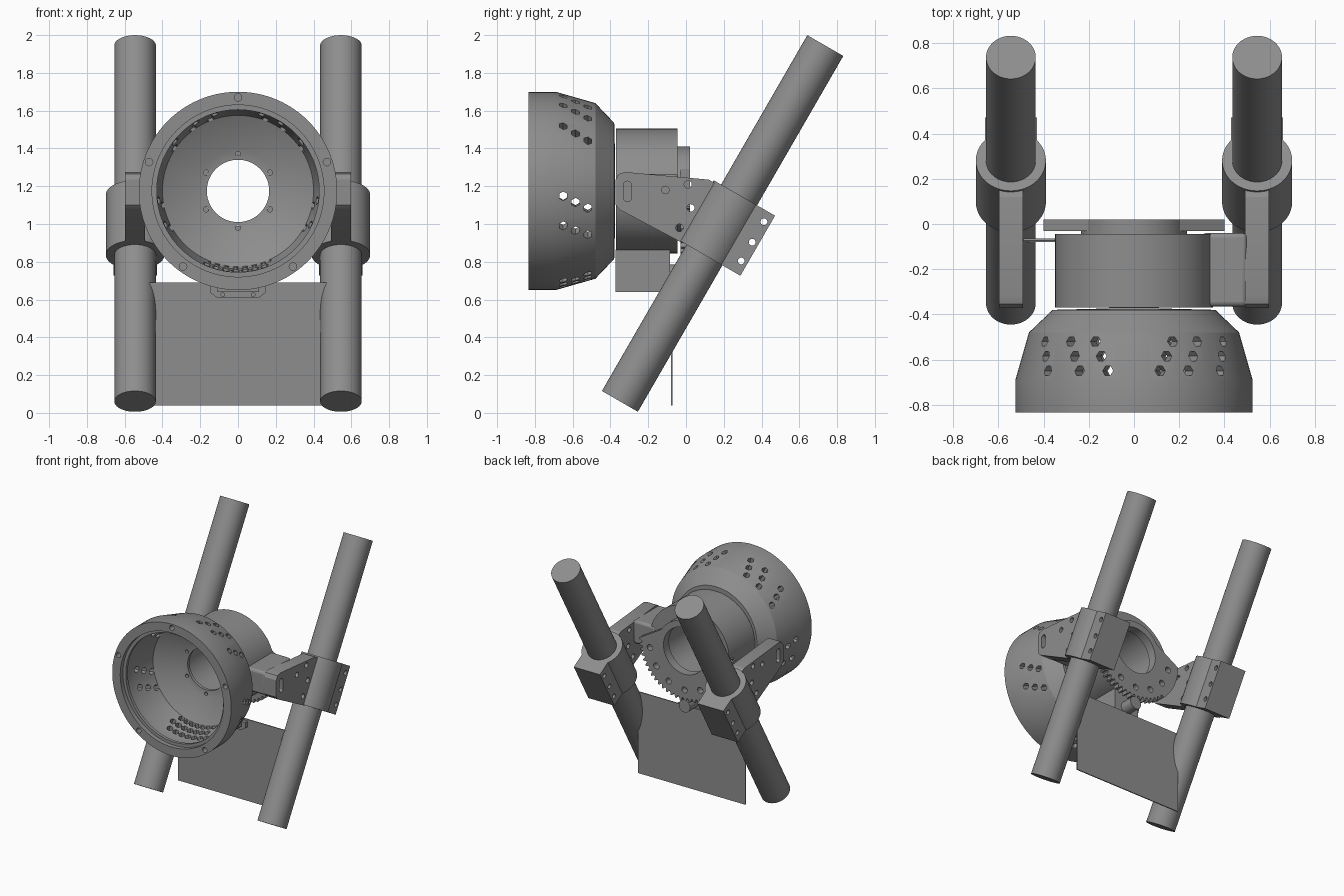
import bpy, bmesh
from math import sin, cos, pi, radians
from mathutils import Matrix, Vector

if "Cube" in bpy.data.objects:
    bpy.data.objects.remove(bpy.data.objects["Cube"])

grey = bpy.data.materials.new("mid grey")
grey.use_nodes = True
grey.diffuse_color = (0.27, 0.27, 0.27, 1)
grey.node_tree.nodes["Principled BSDF"].inputs["Base Color"].default_value = grey.diffuse_color

LAMP_Z = 1.175
TUBE_X = 0.545
TUBE_R = 0.11
CLAMP_R = 0.155
TILT = radians(30)
# Frames map an outline (a, b) and its depth c to the model
ALONG_X = Matrix(((0, 0, 1, 0), (1, 0, 0, 0), (0, 1, 0, 0), (0, 0, 0, 1)))
ALONG_Y = Matrix(((1, 0, 0, 0), (0, 0, 1, 0), (0, 1, 0, 0), (0, 0, 0, 1)))


def finish(name, bm):
    bmesh.ops.recalc_face_normals(bm, faces=bm.faces)
    mesh = bpy.data.meshes.new(name)
    bm.to_mesh(mesh)
    bm.free()
    mesh.materials.append(grey)
    obj = bpy.data.objects.new(name, mesh)
    bpy.context.collection.objects.link(obj)
    return obj


def add_prism(bm, outline, low, high, frame):
    rings = [[bm.verts.new(frame @ Vector((a, b, c))) for a, b in outline] for c in (low, high)]
    count = len(outline)
    for ring in rings:
        bm.faces.new(ring)
    for i in range(count):
        j = (i + 1) % count
        bm.faces.new((rings[0][i], rings[0][j], rings[1][j], rings[1][i]))


def prism(name, outline, low, high, frame):
    bm = bmesh.new()
    add_prism(bm, outline, low, high, frame)
    return finish(name, bm)


def circle(r, count=48, a=0, b=0):
    return [(a + r * cos(2 * pi * i / count), b + r * sin(2 * pi * i / count)) for i in range(count)]


def rect(a0, a1, b0, b1):
    return [(a0, b0), (a1, b0), (a1, b1), (a0, b1)]


def lathe(name, profile, steps=96, stretch=1.0):
    """Turn a closed (radius, y) profile round the lamp axis."""
    bm = bmesh.new()
    rings = []
    for i in range(steps):
        t = 2 * pi * i / steps
        rings.append([bm.verts.new((r * cos(t) * stretch, y, LAMP_Z + r * sin(t))) for r, y in profile])
    for i in range(steps):
        one, two = rings[i], rings[(i + 1) % steps]
        for k in range(len(profile)):
            m = (k + 1) % len(profile)
            bm.faces.new((one[k], one[m], two[m], two[k]))
    return finish(name, bm)


def cut(obj, bm):
    """Subtract every prism held in bm from the object."""
    cutter = finish("cutter", bm)
    cutter.hide_render = True
    mod = obj.modifiers.new("holes", "BOOLEAN")
    mod.operation, mod.solver, mod.object = "DIFFERENCE", "EXACT", cutter
    graph = bpy.context.evaluated_depsgraph_get()
    mesh = bpy.data.meshes.new_from_object(obj.evaluated_get(graph))
    obj.modifiers.clear()
    obj.data = mesh
    bpy.data.objects.remove(cutter)


parts = []

# Lamp bowl: stepped shell, open at the front and bored at the back
bowl = lathe("lamp_bowl", [
    (0.525, -0.835), (0.525, -0.69), (0.465, -0.48), (0.36, -0.38), (0.165, -0.375),
    (0.165, -0.40), (0.215, -0.405), (0.40, -0.50), (0.45, -0.69), (0.45, -0.775),
    (0.43, -0.775), (0.43, -0.80), (0.455, -0.80), (0.455, -0.835)])
parts.append(bowl)

# Vent holes through the bowl wall, angles measured from the top
holes = bmesh.new()


def vent(angle, y):
    t = radians(angle)
    frame = Matrix.Translation((0, y, LAMP_Z)) @ Matrix.Rotation(t, 4, "Y")
    add_prism(holes, circle(0.024, 6), 0.33, 0.57, frame)


VENT_Y = (-0.65, -0.585, -0.52)
for side in (-1, 1):
    for start in (13, 28, 48, 93, 111):
        for step, y in enumerate(VENT_Y):
            vent(side * (start + 4 * step), y)
for row, y in enumerate(VENT_Y):
    for col in range(-3, 4):
        vent(180 + 7 * col + (1.75 if row % 2 else -1.75), y)
# Rim screws and the ring of bolts round the bore
for i in range(5):
    t = pi / 2 + 2 * pi * i / 5
    add_prism(holes, circle(0.02, 16, 0.495 * cos(t), LAMP_Z + 0.495 * sin(t)), -0.9, -0.78, ALONG_Y)
for i in range(6):
    t = pi / 2 + pi * i / 3
    add_prism(holes, circle(0.014, 12, 0.195 * cos(t), LAMP_Z + 0.195 * sin(t)), -0.43, -0.35, ALONG_Y)
cut(bowl, holes)

# Housing drum behind the bowl, and its rear collar
parts.append(lathe("housing_drum", [(0.33, -0.37), (0.33, -0.045), (0.21, -0.045), (0.21, -0.37)], stretch=1.06))
parts.append(lathe("rear_collar", [(0.235, -0.05), (0.235, 0.018), (0.185, 0.018), (0.185, -0.05)]))

# Toothed sector plate
outline = []
TEETH = 120
for i in range(TEETH + 1):
    t = pi + pi * i / TEETH
    r = 0.376 if i > 30 and i % 4 in (1, 2) else 0.40
    outline.append((r * cos(t), LAMP_Z + r * sin(t)))
for i in range(25):
    t = radians(30 + 120 * i / 24)
    outline.append((0.235 * cos(t), LAMP_Z + 0.235 * sin(t)))
sector = prism("gear_sector", outline, -0.03, 0.02, ALONG_Y)
holes = bmesh.new()
add_prism(holes, circle(0.185, 64, 0, LAMP_Z), -0.1, 0.1, ALONG_Y)
for i in range(7):
    t = radians(190 + 160 * i / 6)
    add_prism(holes, circle(0.024, 16, 0.31 * cos(t), LAMP_Z + 0.31 * sin(t)), -0.1, 0.1, ALONG_Y)
cut(sector, holes)
parts.append(sector)

# Drive motor under the drum with its mounting flange and pinion
parts.append(prism("motor_box", rect(-0.11, 0.11, 0.64, 0.865), -0.372, -0.085, ALONG_Y))
flange = prism("motor_flange", [(-0.145, 0.68), (-0.145, 0.635), (-0.11, 0.61), (0.11, 0.61),
                                (0.145, 0.635), (0.145, 0.68)], -0.115, -0.085, ALONG_Y)
holes = bmesh.new()
for side in (-1, 1):
    add_prism(holes, circle(0.01, 12, side * 0.08, 0.626), -0.2, 0, ALONG_Y)
cut(flange, holes)
parts.append(flange)
parts.append(prism("pinion", circle(0.05, 24, 0, 0.735), -0.09, 0.02, ALONG_Y))

# Pivot block on the left and thin pin on the right
block = prism("pivot_block", rect(-0.365, -0.04, 1.08, 1.265), 0.30, 0.50, ALONG_X)
bevel = block.modifiers.new("rounding", "BEVEL")
bevel.width, bevel.segments = 0.02, 3
parts.append(block)
parts.append(prism("pivot_pin", circle(0.006, 12, -0.07, LAMP_Z), -0.49, -0.33, ALONG_X))

# Fork tubes, clamps and side arms, one set per side
ARM = [(-0.372, 1.10), (-0.372, 1.235), (-0.355, 1.265), (-0.32, 1.275), (0.12, 1.235),
       (0.18, 1.20), (0.06, 0.92), (-0.02, 0.90), (-0.35, 1.075)]
for side, word in ((1, "left"), (-1, "right")):
    x = side * TUBE_X
    lean = Matrix.Translation((x, 0.195, 1.005)) @ Matrix.Rotation(-TILT, 4, "X")
    parts.append(prism(word + "_fork_tube", circle(TUBE_R, 64), -1.09, 1.085, lean))

    clamp = prism(word + "_clamp", circle(CLAMP_R, 64), -0.195, 0.172, lean)
    parts.append(clamp)
    ears = prism(word + "_clamp_ears", rect(-0.115, 0.115, 0.09, 0.22), -0.195, 0.172, lean)
    holes = bmesh.new()
    for along in (-0.125, -0.01, 0.115):
        add_prism(holes, circle(0.018, 16, 0.185, along), -0.3, 0.3, lean @ ALONG_X)
    cut(ears, holes)
    parts.append(ears)

    arm = prism(word + "_arm", ARM, x - 0.053, x + 0.053, ALONG_X)
    holes = bmesh.new()
    for y, z in ((-0.11, 1.18), (0.01, 1.21), (0.025, 1.085), (-0.035, 0.98)):
        add_prism(holes, circle(0.02, 16, y, z), x - 0.2, x + 0.2, ALONG_X)
    slot = [(a - 0.31, b + (1.205 if i <= 8 else 1.14)) for i, (a, b) in enumerate(circle(0.022, 16))]
    add_prism(holes, slot, x - 0.2, x + 0.2, ALONG_X)
    cut(arm, holes)
    parts.append(arm)

# Thin panel between the tubes
parts.append(prism("lower_panel", rect(-0.475, 0.475, 0.04, 0.69), -0.08, -0.072, ALONG_Y))

# Smooth the round walls and keep the edges sharp
bpy.ops.object.select_all(action="DESELECT")
for obj in parts:
    obj.select_set(True)
bpy.context.view_layer.objects.active = parts[0]
bpy.ops.object.shade_smooth_by_angle(angle=radians(25))
